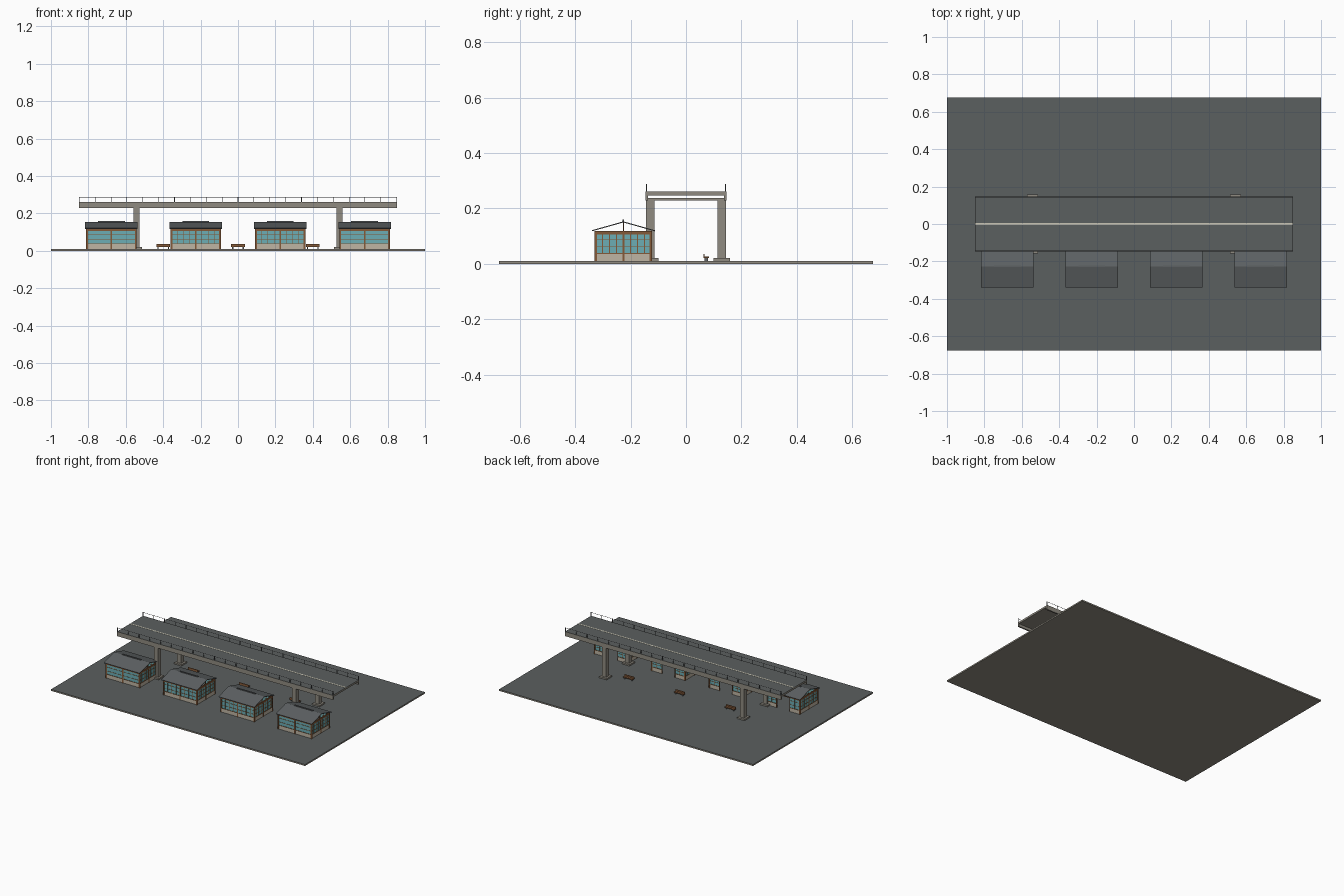
import bpy, bmesh, math
from mathutils import Matrix, Vector

if "Cube" in bpy.data.objects:
    bpy.data.objects.remove(bpy.data.objects["Cube"])


def material(name, r, g, b):
    m = bpy.data.materials.new(name)
    m.diffuse_color = (r, g, b, 1)
    m.use_nodes = True
    m.node_tree.nodes["Principled BSDF"].inputs["Base Color"].default_value = m.diffuse_color
    return m


ASPHALT = material("asphalt", 0.105, 0.115, 0.115)
CONCRETE = material("concrete", 0.28, 0.26, 0.22)
ROOF = material("roof_grey", 0.11, 0.12, 0.125)
BEIGE = material("beige_plaster", 0.52, 0.46, 0.37)
GLASS = material("teal_glass", 0.15, 0.42, 0.46)
WOOD = material("brown_wood", 0.23, 0.10, 0.04)
STEEL = material("grey_steel", 0.12, 0.125, 0.13)
PAINT = material("line_paint", 0.58, 0.56, 0.46)


def boxes(name, mat, ranges):
    """One object made of boxes, each (x0, x1, y0, y1, z0, z1)."""
    bm = bmesh.new()
    for x0, x1, y0, y1, z0, z1 in ranges:
        size = Matrix.Diagonal((x1 - x0, y1 - y0, z1 - z0, 1))
        mid = Matrix.Translation(((x0 + x1) / 2, (y0 + y1) / 2, (z0 + z1) / 2))
        bmesh.ops.create_cube(bm, size=1, matrix=mid @ size)
    return finish(name, mat, bm)


def finish(name, mat, bm):
    me = bpy.data.meshes.new(name)
    bm.to_mesh(me)
    bm.free()
    me.materials.append(mat)
    ob = bpy.data.objects.new(name, me)
    bpy.context.collection.objects.link(ob)
    return ob


def extrude_x(name, mat, profile, x0, x1):
    """Extrude a closed (y, z) profile along x."""
    bm = bmesh.new()
    face = bm.faces.new([bm.verts.new((x0, y, z)) for y, z in profile])
    out = bmesh.ops.extrude_face_region(bm, geom=[face])
    verts = [v for v in out["geom"] if isinstance(v, bmesh.types.BMVert)]
    bmesh.ops.translate(bm, verts=verts, vec=(x1 - x0, 0, 0))
    bmesh.ops.recalc_face_normals(bm, faces=bm.faces)
    return finish(name, mat, bm)


def top_faces(ob, mat):
    """Give the upward faces their own colour."""
    ob.data.materials.append(mat)
    for p in ob.data.polygons:
        p.material_index = 1 if p.normal.z > 0.9 else 0


# Ground slab: concrete with asphalt top
G = 0.01
top_faces(boxes("ground_slab", CONCRETE, [(-1, 1, -0.675, 0.675, 0, G)]), ASPHALT)

# Bridge deck, edge girders and lane line
L, W = 0.85, 0.147
top_faces(boxes("bridge_deck", CONCRETE, [(-L, L, -W, W, 0.247, 0.26)]), ASPHALT)
boxes("edge_girders", CONCRETE,
      [(-L, L, min(s * W, s * 0.137), max(s * W, s * 0.137), 0.228, 0.248) for s in (-1, 1)])
boxes("lane_line", PAINT, [(-L, L, -0.005, 0.005, 0.26, 0.261)])

# Piers with footings and cross beams
PX, PY = 0.543, 0.129
piers = [(sx * PX, sy * PY) for sx in (-1, 1) for sy in (-1, 1)]
boxes("pier_columns", CONCRETE,
      [(x - 0.016, x + 0.016, y - 0.016, y + 0.016, G, 0.23) for x, y in piers])
boxes("pier_footings", CONCRETE,
      [(x - 0.029, x + 0.029, y - 0.03, y + 0.03, G, 0.02) for x, y in piers])
boxes("cross_beams", CONCRETE,
      [(s * PX - 0.018, s * PX + 0.018, -W + 0.001, W - 0.001, 0.228, 0.238) for s in (-1, 1)])

# Railings
rail, post = [], []
for s in (-1, 1):
    y = s * 0.143
    rail.append((-L, L, y - 0.0008, y + 0.0008, 0.2855, 0.287))
    for i in range(21):
        x = -L + 0.0015 + i * (2 * L - 0.003) / 20
        post.append((x - 0.0015, x + 0.0015, y - 0.0015, y + 0.0015, 0.26, 0.288))
boxes("railing_bars", STEEL, rail)
boxes("railing_posts", STEEL, post)

# Shops: hollow, with an open doorway in the back wall
HX, HY, CY, DOOR = 0.132, 0.101, -0.226, 0.05


def on_wall(cx, turn, u0, u1, z0, z1, inner, outer):
    """Box on wall 0 front, 1 right, 2 back, 3 left; u runs along the wall."""
    s = (-1, 1, 1, -1)[turn]
    if turn % 2 == 0:
        a, b = sorted((CY + s * (HY + inner), CY + s * (HY + outer)))
        return (cx + u0, cx + u1, a, b, z0, z1)
    a, b = sorted((cx + s * (HX + inner), cx + s * (HX + outer)))
    return (a, b, CY + u0, CY + u1, z0, z1)


def shop(n, cx, front_cols):
    wall, glass, frame = [], [], []
    Z0, Z1 = 0.037, 0.106
    for turn in range(4):
        half = HX if turn % 2 == 0 else HY
        cols = (front_cols, 4, 2, 4)[turn]
        gap = DOOR if turn == 2 else 0.0

        def plate(u0, u1, z0, z1, out, inner=-0.002):
            return on_wall(cx, turn, u0, u1, z0, z1, inner, out)
        for s in (-1, 1):
            # Low wall, then a window with mullions and bars
            a, b = sorted((s * gap, s * half))
            wall.append(plate(a, b, G, Z0, 0, -0.006))
            glass.append(plate(a, b, Z0, Z1, -0.001, -0.005))
            for i in range(1, cols):
                u = a + (b - a) * i / cols
                frame.append(plate(u - 0.0014, u + 0.0014, Z0, Z1, 0.001, -0.006))
            for z in (0.061, 0.088):
                frame.append(plate(a, b, z - 0.0013, z + 0.0013, 0.0005, -0.006))
            frame.append(plate(a, b, Z0 - 0.001, Z0 + 0.002, 0.002, -0.006))
            # Post at the doorway or wall centre
            c = s * (gap + 0.002)
            frame.append(plate(c - 0.002, c + 0.002, G, Z1, 0.002, -0.006))
        frame.append(plate(-half, half, Z1, 0.118, 0.002, -0.006))
    # Corner posts
    for sx in (-1, 1):
        for sy in (-1, 1):
            x, y = cx + sx * (HX - 0.002), CY + sy * (HY - 0.002)
            frame.append((x - 0.0045, x + 0.0045, y - 0.0045, y + 0.0045, G, 0.118))
    boxes(f"shop_{n}_low_walls", BEIGE, wall)
    boxes(f"shop_{n}_glass", GLASS, glass)
    boxes(f"shop_{n}_frames", WOOD, frame)
    # Thin pitched roof with open gables, king posts and ridge cap
    e, t = 0.114, 0.004
    extrude_x(f"shop_{n}_roof", ROOF,
              [(CY - e, 0.117), (CY, 0.149), (CY + e, 0.117),
               (CY + e, 0.117 + t), (CY, 0.149 + t), (CY - e, 0.117 + t)],
              cx - 0.141, cx + 0.141)
    boxes(f"shop_{n}_king_posts", WOOD,
          [(cx + s * 0.127 - 0.002, cx + s * 0.127 + 0.002, CY - 0.002, CY + 0.002, 0.115, 0.15)
           for s in (-1, 1)])
    boxes(f"shop_{n}_ridge_cap", ROOF,
          [(cx - 0.072, cx + 0.072, CY - 0.003, CY + 0.003, 0.149, 0.159)])


for n, (cx, cols) in enumerate([(-0.677, 1), (-0.226, 4), (0.226, 4), (0.677, 1)], 1):
    shop(n, cx, cols)

# Benches: wooden seat and back on steel legs
for n, cx in enumerate((-0.4, 0, 0.4), 1):
    boxes(f"bench_{n}_seat", WOOD, [(cx - 0.037, cx + 0.037, 0.063, 0.083, 0.02, 0.026)])
    boxes(f"bench_{n}_back", WOOD, [(cx - 0.037, cx + 0.037, 0.063, 0.067, 0.026, 0.036)])
    boxes(f"bench_{n}_legs", STEEL,
          [(cx + s * 0.028 - 0.003, cx + s * 0.028 + 0.003, 0.067, 0.079, G, 0.02)
           for s in (-1, 1)])
